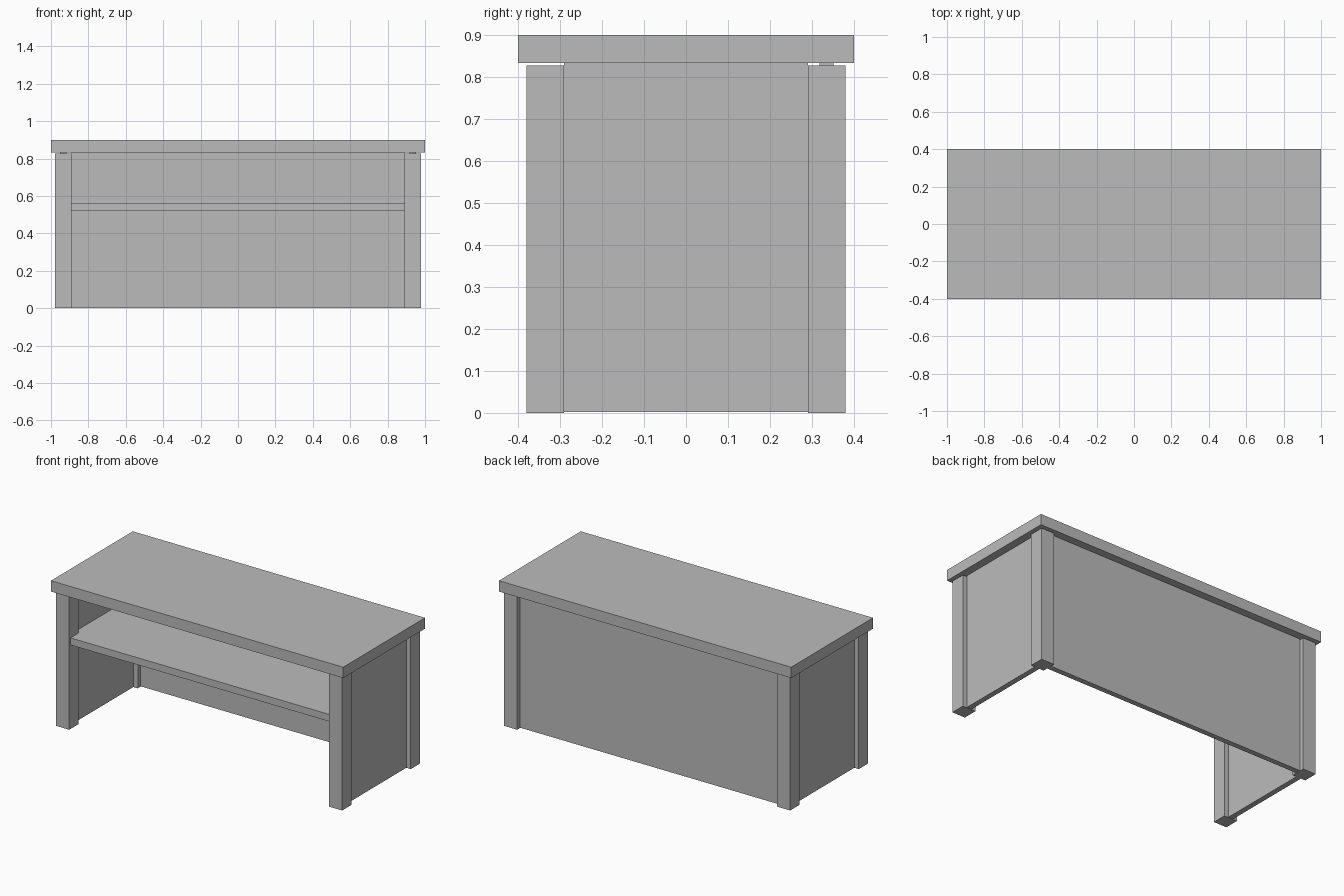
import bpy

default = bpy.data.objects.get("Cube")
if default:
    bpy.data.objects.remove(default, do_unlink=True)

grey = bpy.data.materials.new("plain grey")
grey.use_nodes = True
colour = (0.5, 0.5, 0.5, 1)
grey.diffuse_color = colour
grey.node_tree.nodes["Principled BSDF"].inputs["Base Color"].default_value = colour


def box(name, x, y, z):
    """Box spanning the given (low, high) range on each axis."""
    ranges = (x, y, z)
    bpy.ops.mesh.primitive_cube_add(size=1, location=[(a + b) / 2 for a, b in ranges])
    ob = bpy.context.object
    ob.name = name
    ob.scale = [b - a for a, b in ranges]
    bpy.ops.object.transform_apply(location=False, rotation=False, scale=True)
    ob.data.materials.append(grey)
    return ob


LEG_X, LEG_Y = 0.934, 0.335     # leg centres
HALF_LEG, HALF_PANEL = 0.0445, 0.0165
TOP_UNDERSIDE = 0.833
PANEL_Z = (0.002, TOP_UNDERSIDE)


def around(centre, half):
    return (centre - half, centre + half)


# Table top
box("desk_top", (-1, 1), (-0.4, 0.4), (TOP_UNDERSIDE, 0.9))

# Legs and side panels, centred on the legs
for side, sx in (("left", 1), ("right", -1)):
    for end, sy in (("front", -1), ("back", 1)):
        box(f"{end}_{side}_leg", around(sx * LEG_X, HALF_LEG),
            around(sy * LEG_Y, HALF_LEG), (0, 0.828))
    inner_y = LEG_Y - HALF_LEG
    box(f"{side}_side_panel", around(sx * LEG_X, HALF_PANEL),
        (-inner_y, inner_y), PANEL_Z)

# Back panel between the back legs
inner_x = LEG_X - HALF_LEG
box("back_panel", (-inner_x, inner_x), around(LEG_Y, HALF_PANEL), PANEL_Z)

# Shelf reaching from panel to panel
shelf_x = LEG_X - HALF_PANEL
box("shelf", (-shelf_x, shelf_x), (-0.366, LEG_Y - HALF_PANEL), (0.519, 0.563))
